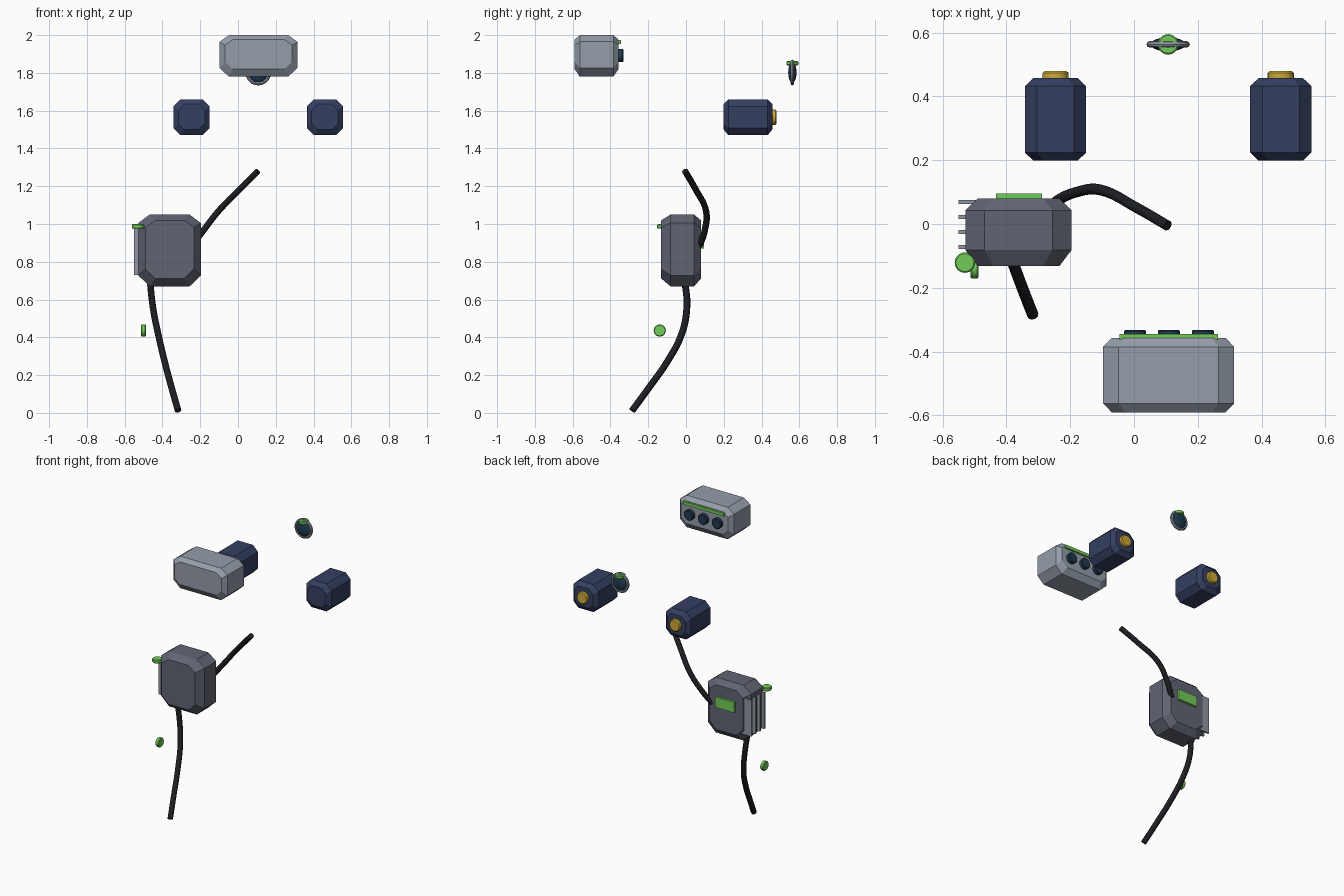
import bpy, bmesh
from math import pi
from mathutils import Matrix, Vector

if "Cube" in bpy.data.objects:
    bpy.data.objects.remove(bpy.data.objects["Cube"])


def material(name, r, g, b):
    m = bpy.data.materials.new(name)
    m.diffuse_color = (r, g, b, 1)
    m.use_nodes = True
    m.node_tree.nodes["Principled BSDF"].inputs["Base Color"].default_value = m.diffuse_color
    return m


LIGHT = material("light_grey_paint", 0.30, 0.34, 0.40)
DARK = material("dark_grey_paint", 0.12, 0.13, 0.17)
NAVY = material("navy_paint", 0.035, 0.05, 0.12)
GREEN = material("green_plastic", 0.17, 0.60, 0.10)
GLASS = material("dark_glass", 0.015, 0.04, 0.08)
BRASS = material("brass", 0.62, 0.40, 0.04)
RUBBER = material("black_rubber", 0.012, 0.013, 0.016)
STEEL = material("steel", 0.28, 0.31, 0.36)


def finish(bm, name, mat):
    bmesh.ops.recalc_face_normals(bm, faces=bm.faces)
    me = bpy.data.meshes.new(name)
    bm.to_mesh(me)
    bm.free()
    ob = bpy.data.objects.new(name, me)
    bpy.context.collection.objects.link(ob)
    me.materials.append(mat)
    return ob


def smooth(ob):
    bpy.ops.object.select_all(action='DESELECT')
    bpy.context.view_layer.objects.active = ob
    ob.select_set(True)
    bpy.ops.object.shade_smooth_by_angle()


def octagon(x0, x1, z0, z1, cx, low, top):
    return [(x0 + cx, z0), (x1 - cx, z0), (x1, z0 + low), (x1, z1 - top),
            (x1 - cx, z1), (x0 + cx, z1), (x0, z1 - top), (x0, z0 + low)]


def casing(name, x, y, z, corner, inset, depth, mat):
    """Octagonal section run along y, with both ends chamfered in."""
    cx, low, top = corner
    ix, il, it = inset
    front, back = depth
    full = octagon(*x, *z, cx, low, top)
    small = octagon(x[0] + ix, x[1] - ix, z[0] + il, z[1] - it,
                    cx * .85, low * .85, top * .85)
    bm = bmesh.new()
    rings = [[bm.verts.new((px, py, pz)) for px, pz in prof] for py, prof in
             ((y[0], small), (y[0] + front, full), (y[1] - back, full), (y[1], small))]
    for a, b in zip(rings, rings[1:]):
        for i in range(8):
            j = (i + 1) % 8
            bm.faces.new((a[i], a[j], b[j], b[i]))
    bm.faces.new(rings[0])
    bm.faces.new(rings[-1])
    return finish(bm, name, mat)


def box(name, x, y, z, mat):
    bm = bmesh.new()
    size = [b - a for a, b in (x, y, z)]
    mid = [(a + b) / 2 for a, b in (x, y, z)]
    bmesh.ops.create_cube(bm, size=1, matrix=Matrix.Translation(mid) @ Matrix.Diagonal((*size, 1)))
    return finish(bm, name, mat)


def disc(name, centre, radius, thick, axis, mat, bevel=.004):
    bm = bmesh.new()
    turn = {'X': Matrix.Rotation(pi / 2, 4, 'Y'), 'Y': Matrix.Rotation(pi / 2, 4, 'X'),
            'Z': Matrix.Identity(4)}[axis]
    bmesh.ops.create_cone(bm, cap_ends=True, segments=24, radius1=radius, radius2=radius,
                          depth=thick, matrix=Matrix.Translation(centre) @ turn)
    rims = [e for e in bm.edges if any(len(f.verts) > 4 for f in e.link_faces)]
    bmesh.ops.bevel(bm, geom=rims, offset=bevel, segments=1, affect='EDGES')
    ob = finish(bm, name, mat)
    smooth(ob)
    return ob


def hose(name, points, radius):
    cu = bpy.data.curves.new(name, 'CURVE')
    cu.dimensions = '3D'
    cu.bevel_depth = radius
    cu.bevel_resolution = 3
    cu.resolution_u = 6
    cu.use_fill_caps = True
    sp = cu.splines.new('BEZIER')
    sp.bezier_points.add(len(points) - 1)
    for bp, p in zip(sp.bezier_points, points):
        bp.co = p
        bp.handle_left_type = bp.handle_right_type = 'AUTO'
    cu.materials.append(RUBBER)
    ob = bpy.data.objects.new(name, cu)
    bpy.context.collection.objects.link(ob)


# Upper sensor casing with a status strip and three lenses on its back
casing("sensor_casing", (-.097, .314), (-.59, -.357), (1.78, 2.0),
       (.049, .045, .035), (.027, .04, .024), (.028, .028), LIGHT)
box("sensor_strip", (-.045, .264), (-.362, -.344), (1.952, 1.973), GREEN)
for i in range(3):
    disc(f"sensor_lens_{i + 1}", (.003 + .1065 * i, -.348, 1.892), .035, .032, 'Y', GLASS)

# Pair of navy pods with brass end caps
for side, s in (("left", -1), ("right", 1)):
    cx = .107 + s * .353
    casing(f"pod_{side}", (cx - .096, cx + .096), (.199, .457), (1.47, 1.66),
           (.038, .038, .038), (.026, .03, .026), (.025, .025), NAVY)
    disc(f"pod_cap_{side}", (cx, .463, 1.566), .041, .032, 'Y', BRASS, .006)

# Round eyepiece: ring, glass and green cap
eye = Vector((.107, .563, 1.802))
bm = bmesh.new()
n, k, R, r = 32, 8, .058, .010
tube = [bm.verts.new((R + r, 0, 0))]
bm.clear()
section = bmesh.ops.create_circle(bm, segments=k, radius=r,
                                  matrix=Matrix.Translation((R, 0, 0)))
bmesh.ops.spin(bm, geom=bm.edges[:], cent=(0, 0, 0), axis=(0, 1, 0),
               angle=2 * pi, steps=n)
bmesh.ops.remove_doubles(bm, verts=bm.verts, dist=.0005)
bmesh.ops.translate(bm, verts=bm.verts, vec=eye)
smooth(finish(bm, "eyepiece_ring", STEEL))
bm = bmesh.new()
bmesh.ops.create_uvsphere(bm, u_segments=24, v_segments=12, radius=1,
                          matrix=Matrix.Translation(eye) @ Matrix.Diagonal((.055, .022, .055, 1)))
smooth(finish(bm, "eyepiece_glass", GLASS))
disc("eyepiece_cap", (.107, .563, 1.851), .032, .022, 'Z', GREEN)

# Main pack with cooling fins, rear plate and side knob
casing("pack", (-.528, -.196), (-.132, .08), (.67, 1.05),
       (.06, .058, .045), (.038, .042, .031), (.05, .037), DARK)
for i in range(4):
    y = .069 - .047 * i
    box(f"cooling_fin_{i + 1}", (-.55, -.48), (y - .006, y + .006), (.73, .98), STEEL)
box("rear_plate", (-.433, -.288), (.07, .095), (.87, .942), GREEN)
disc("side_knob", (-.53, -.121, .987), .032, .024, 'Z', GREEN)

# Loose button beside the lower hose
disc("lower_button", (-.5, -.139, .436), .032, .025, 'X', GREEN)

# Hoses leaving the pack
hose("upper_hose", [(-.255, .06, .87), (-.24, .073, .89), (-.18, .1, .97), (-.106, .107, 1.065),
                    (.01, .05, 1.185), (.105, -.005, 1.28)], .017)
hose("lower_hose", [(-.468, -.02, .74), (-.463, -.003, .67), (-.449, .004, .55), (-.422, -.024, .415),
                    (-.388, -.1, .27), (-.352, -.195, .135), (-.317, -.285, .012)], .018)
